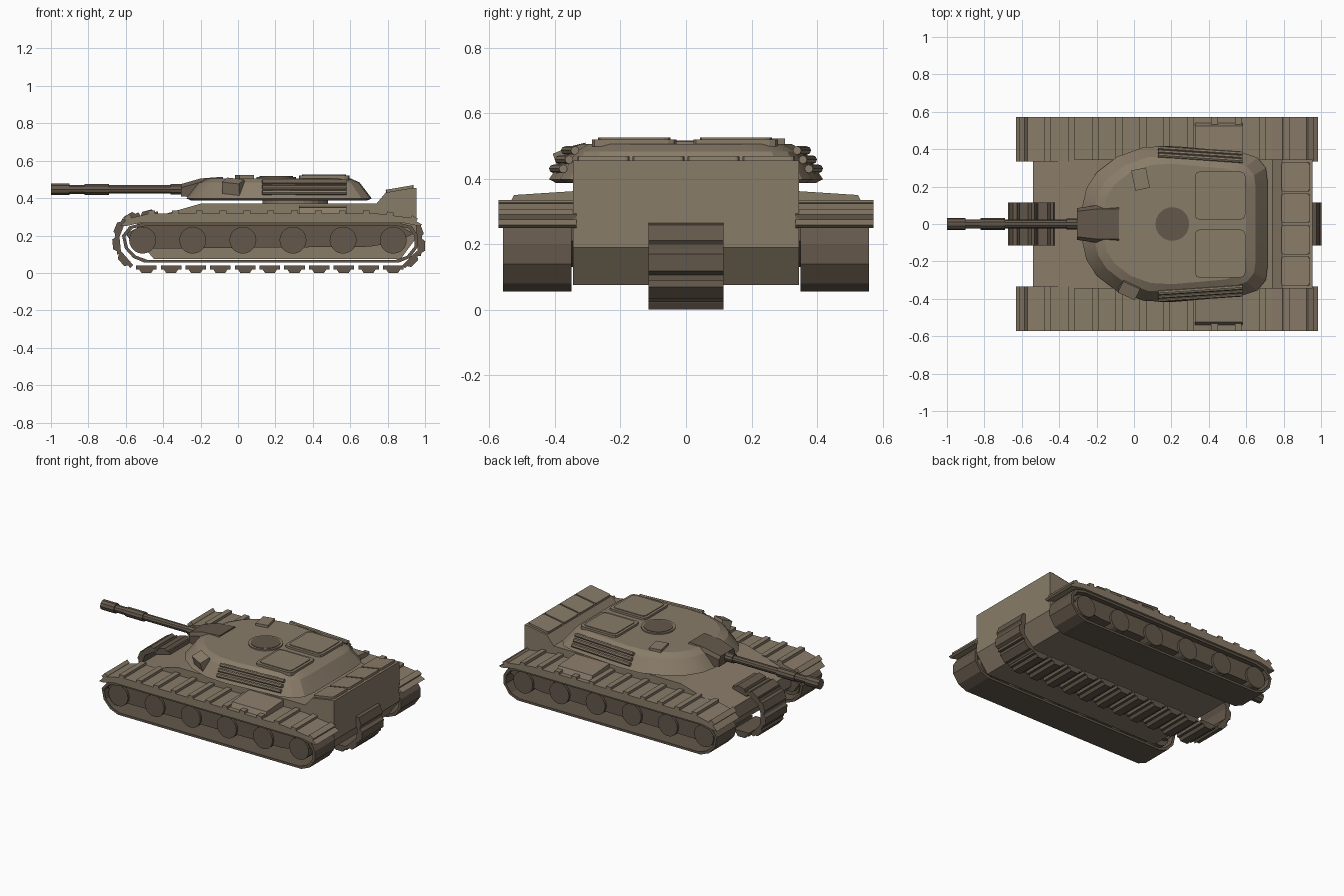
import bpy, bmesh, math
from mathutils import Vector, Matrix

cube = bpy.data.objects.get("Cube")
if cube:
    bpy.data.objects.remove(cube, do_unlink=True)


def material(name, rgb):
    m = bpy.data.materials.new(name)
    m.use_nodes = True
    m.diffuse_color = (*rgb, 1)
    m.node_tree.nodes["Principled BSDF"].inputs["Base Color"].default_value = (*rgb, 1)
    return m


TAN = material("armour tan", (0.25, 0.20, 0.14))
DARK = material("dark running gear", (0.125, 0.097, 0.07))


def finish(name, bm, mat):
    bmesh.ops.recalc_face_normals(bm, faces=bm.faces[:])
    me = bpy.data.meshes.new(name)
    bm.to_mesh(me)
    bm.free()
    me.materials.append(mat)
    ob = bpy.data.objects.new(name, me)
    bpy.context.collection.objects.link(ob)
    return ob


def bridge(bm, a, b):
    for i in range(len(a)):
        j = (i + 1) % len(a)
        bm.faces.new((a[i], a[j], b[j], b[i]))


def prism(name, pts, y0, y1, mat):
    """Side profile (x, z) extruded across y."""
    bm = bmesh.new()
    a, b = ([bm.verts.new((x, y, z)) for x, z in pts] for y in (y0, y1))
    bridge(bm, a, b)
    bm.faces.new(a)
    bm.faces.new(b)
    return finish(name, bm, mat)


def box(name, centre, size, mat, rot=None, bevel=0):
    bm = bmesh.new()
    bmesh.ops.create_cube(bm, size=1, matrix=Matrix.Diagonal((*size, 1)))
    if bevel:
        edges = [e for e in bm.edges if abs(e.verts[0].co.z - e.verts[1].co.z) > size[2] / 2]
        bmesh.ops.bevel(bm, geom=edges, offset=bevel, segments=2, affect="EDGES", profile=0.5)
    ob = finish(name, bm, mat)
    ob.location = centre
    if rot:
        ob.rotation_euler = rot
    return ob


def cylinder(name, start, end, r, mat, sides=16, r2=None):
    a, b = Vector(start), Vector(end)
    bm = bmesh.new()
    bmesh.ops.create_cone(bm, cap_ends=True, segments=sides, radius1=r,
                          radius2=r if r2 is None else r2, depth=(b - a).length)
    rot = Vector((0, 0, 1)).rotation_difference(b - a).to_matrix().to_4x4()
    bmesh.ops.transform(bm, verts=bm.verts[:], matrix=Matrix.Translation((a + b) / 2) @ rot)
    return finish(name, bm, mat)


def loft(name, rings, mat):
    bm = bmesh.new()
    loops = [[bm.verts.new(p) for p in ring] for ring in rings]
    for a, b in zip(loops, loops[1:]):
        bridge(bm, a, b)
    bm.faces.new(loops[0])
    bm.faces.new(loops[-1])
    return finish(name, bm, mat)


# Hull with sloped nose, raised engine deck and undercut tail
prism("hull", [(-0.45, 0.075), (-0.54, 0.18), (-0.54, 0.27), (-0.34, 0.33), (-0.2, 0.37),
               (0.74, 0.37), (0.79, 0.43), (0.935, 0.455), (0.955, 0.455), (0.955, 0.19),
               (0.87, 0.075)], -0.345, 0.345, TAN)
for i in range(4):
    box("engine_panel", (0.865, -0.252 + i * 0.168, 0.446), (0.15, 0.158, 0.022), TAN,
        (0, -0.17, 0), 0.012)

# Running gear and fenders on both sides
BAND = [(-0.62, 0.2), (-0.605, 0.13), (-0.56, 0.08), (-0.5, 0.055), (0.86, 0.055), (0.92, 0.08),
        (0.962, 0.14), (0.962, 0.2), (0.93, 0.25), (0.86, 0.268), (-0.5, 0.268), (-0.58, 0.25)]
SKIRT = [(-0.6, 0.21), (-0.5, 0.26), (0.86, 0.255), (0.94, 0.21), (0.85, 0.165), (0.7, 0.14),
         (-0.45, 0.13), (-0.56, 0.15)]
FENDER = [(-0.63, 0.25), (-0.59, 0.29), (-0.47, 0.318), (0.74, 0.318), (0.92, 0.295),
          (0.985, 0.258), (0.97, 0.25), (0.88, 0.268), (-0.52, 0.268), (-0.6, 0.25)]


def fender_top(x):
    for (x0, z0), (x1, z1) in zip(FENDER, FENDER[1:6]):
        if x0 <= x <= x1:
            return z0 + (z1 - z0) * (x - x0) / (x1 - x0), (z1 - z0) / (x1 - x0)
    return 0.27, 0


for side, label in ((1, "left"), (-1, "right")):
    # Hollow track band
    bm = bmesh.new()
    inner = [(0.17 + (x - 0.17) * 0.978, 0.162 + (z - 0.162) * 0.86) for x, z in BAND]
    loops = [[bm.verts.new((x, side * y, z)) for x, z in pts]
             for pts, y in ((BAND, 0.35), (BAND, 0.558), (inner, 0.558), (inner, 0.35))]
    for k in range(4):
        bridge(bm, loops[k], loops[(k + 1) % 4])
    finish(label + "_track_band", bm, DARK)
    prism(label + "_track_skirt", SKIRT, side * 0.34, side * 0.525, DARK)
    for i in range(6):
        x = -0.51 + i * 0.268
        cylinder(label + "_road_wheel", (x, side * 0.37, 0.175), (x, side * 0.54, 0.175),
                 0.072, DARK, 20)

    # Fender, its raised ribs and stowage box
    prism(label + "_fender", FENDER, side * 0.335, side * 0.572, TAN)
    for i in range(13):
        x = -0.59 + i * 0.1275
        z, slope = fender_top(x)
        box(label + "_fender_rib", (x, side * 0.4535, z + 0.005), (0.036, 0.237, 0.024), TAN,
            (0, -math.atan(slope), 0))
    prism_pts = [(0.325, 0.31), (0.325, 0.362), (0.58, 0.362), (0.58, 0.31)]
    stowage = prism(label + "_stowage_box", prism_pts, side * 0.34, side * 0.545, TAN)
    for v in stowage.data.vertices:
        if abs(v.co.y) > 0.5 and v.co.z > 0.35:
            v.co.y = side * 0.525
            v.co.z = 0.35

# Centre track links running under the hull and up both ends
LINK = [(-0.055, -0.012), (0.055, -0.012), (0.055, 0.01), (0.038, 0.01), (0.026, 0.028),
        (-0.026, 0.028), (-0.038, 0.01), (-0.055, 0.01)]
places = [(-0.49 + i * 0.132, 0.028, 0, -1) for i in range(11)]
places += [(-0.605, 0.075, -0.75, -0.65), (-0.642, 0.155, -1, -0.1), (-0.63, 0.235, -0.93, 0.37),
           (-0.575, 0.288, -0.5, 0.85), (-0.48, 0.306, -0.25, 1),
           (0.925, 0.07, 0.7, -0.7), (0.972, 0.145, 1, -0.05), (0.958, 0.225, 0.93, 0.35)]
for x, z, nx, nz in places:
    n = Vector((nx, nz)).normalized()
    pts = [(x + n.y * t + n.x * h, z - n.x * t + n.y * h) for t, h in LINK]
    prism("centre_track_link", pts, -0.114, 0.114, DARK)

# Turret on its ring
cylinder("turret_ring", (0.305, 0, 0.36), (0.305, 0, 0.395), 0.175, TAN, 24)
half = [(-0.275, 0.1), (-0.255, 0.19), (-0.2, 0.275), (-0.09, 0.36), (0.05, 0.41), (0.2, 0.418),
        (0.57, 0.385), (0.66, 0.355), (0.705, 0.3), (0.715, 0.22)]
outline = half + [(x, -y) for x, y in reversed(half)]
levels = [(0.387, 0.95), (0.398, 1), (0.483, 0.87), (0.506, 0.77)]
turret = loft("turret", [[(0.22 + (x - 0.22) * s, y * s, z) for x, y in outline]
                         for z, s in levels], TAN)
bpy.context.view_layer.objects.active = turret
turret.select_set(True)
bpy.ops.object.shade_smooth_by_angle(angle=math.radians(22))
turret.select_set(False)

# Roof hatches, cupola and sight
for y in (0.152, -0.158):
    box("roof_hatch", (0.46, y, 0.509), (0.27, 0.257, 0.022), TAN, None, 0.025)
    box("roof_hatch_panel", (0.46, y, 0.521), (0.235, 0.22, 0.008), TAN, None, 0.02)
cylinder("cupola", (0.205, 0, 0.5), (0.205, 0, 0.514), 0.105, TAN, 24)
cylinder("cupola_lid", (0.205, 0, 0.51), (0.205, 0, 0.517), 0.09, DARK, 24)
box("roof_sight", (0.035, 0.24, 0.505), (0.08, 0.11, 0.035), TAN, (0, 0, 0.2))
box("cheek_box", (-0.025, -0.345, 0.46), (0.1, 0.07, 0.07), TAN, (0.35, 0.1, -0.42))

# Three stacked side rails on each turret flank
for side in (1, -1):
    for k in range(3):
        y = 0.405 - k * 0.018
        z = 0.43 + k * 0.028
        cylinder("turret_rail", (0.13, side * y, z), (0.58, side * (y - 0.03), z), 0.013, TAN, 8)

# Mantlet and stepped gun barrel
loft("mantlet", [[(x, y, z) for y, z in ((-w, lo), (w, lo), (w, hi - 0.02), (w * 0.8, hi),
                                         (-w * 0.8, hi), (-w, hi - 0.02))]
                 for x, w, lo, hi in ((-0.305, 0.085, 0.41, 0.475), (-0.2, 0.1, 0.4, 0.505),
                                      (-0.08, 0.1, 0.4, 0.514))], DARK)
for name, x0, x1, r in (("muzzle_brake", -1.0, -0.9, 0.033), ("barrel_tip", -0.9, -0.82, 0.025),
                        ("bore_evacuator", -0.82, -0.69, 0.031), ("barrel", -0.69, -0.29, 0.023),
                        ("barrel_collar", -0.36, -0.2, 0.03)):
    cylinder(name, (x0, 0, 0.447), (x1, 0, 0.447), r, DARK, 10)
